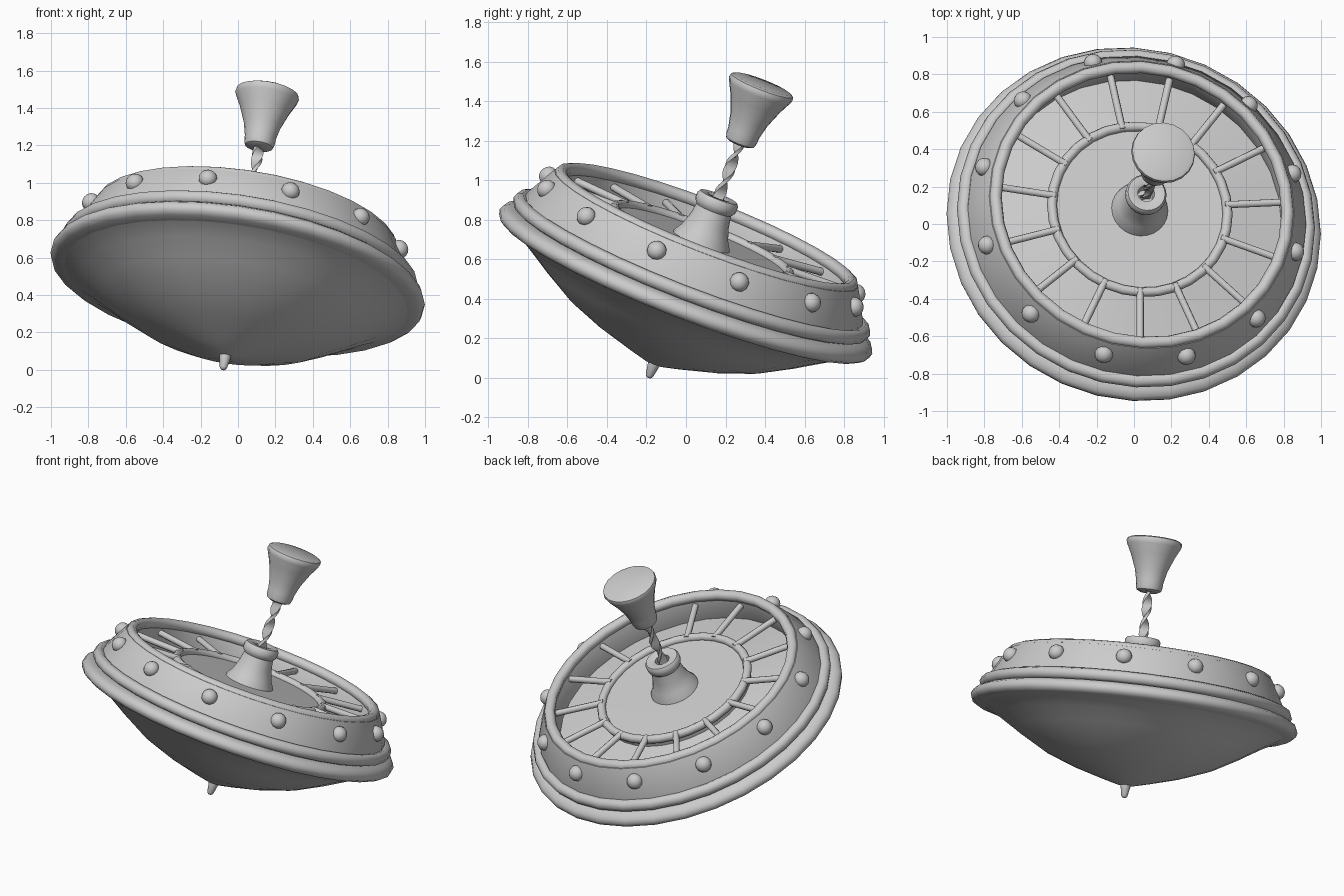
import bpy, bmesh, math
from mathutils import Matrix, Vector

if "Cube" in bpy.data.objects:
    bpy.data.objects.remove(bpy.data.objects["Cube"])

# Leaning frame: the spin axis passes through the tip
axis = Vector((0.148, 0.358, 0.922)).normalized()
e1 = (Vector((1, 0, 0)) - axis * axis.x).normalized()
e2 = axis.cross(e1)
TILT = Matrix.Translation((-0.08, -0.19, 0)) @ Matrix((e1, e2, axis)).transposed().to_4x4()

grey = bpy.data.materials.new("grey")
grey.diffuse_color = (0.6, 0.6, 0.6, 1)
grey.use_nodes = True
grey.node_tree.nodes["Principled BSDF"].inputs["Base Color"].default_value = grey.diffuse_color


def finish(name, bm, angle=40):
    bmesh.ops.recalc_face_normals(bm, faces=bm.faces)
    me = bpy.data.meshes.new(name)
    bm.to_mesh(me)
    bm.free()
    me.materials.append(grey)
    ob = bpy.data.objects.new(name, me)
    bpy.context.collection.objects.link(ob)
    ob.matrix_world = TILT
    bpy.ops.object.select_all(action='DESELECT')
    ob.select_set(True)
    bpy.context.view_layer.objects.active = ob
    bpy.ops.object.shade_smooth_by_angle(angle=math.radians(angle))
    return ob


def lathe(name, profile, n=32, closed=False, angle=40):
    """Spin (radius, height) points around the axis."""
    bm = bmesh.new()
    rings = []
    for r, h in profile:
        if r < 1e-6:
            rings.append([bm.verts.new((0, 0, h))] * n)
        else:
            rings.append([bm.verts.new((r * math.cos(2 * math.pi * i / n),
                                        r * math.sin(2 * math.pi * i / n), h)) for i in range(n)])
    pairs = list(zip(rings, rings[1:])) + ([(rings[-1], rings[0])] if closed else [])
    for a, b in pairs:
        for i in range(n):
            j = (i + 1) % n
            bm.faces.new(dict.fromkeys((a[i], a[j], b[j], b[i])))
    return finish(name, bm, angle)


def ring(name, major, height, minor, n=32):
    pts = [(major + minor * math.cos(k * math.pi / 4), height + minor * math.sin(k * math.pi / 4))
           for k in range(8)]
    return lathe(name, pts, n, True, 60)


# Bowl, band and sunken trough
lathe("lower_bowl", [(0, .075), (.06, .083), (.16, .112), (.35, .172), (.53, .245), (.69, .338),
                     (.72, .358), (.83, .428), (.91, .472), (.97, .492)])
lathe("rim_lip", [(.93, .478), (.98, .488), (1.005, .505), (1.012, .53), (1.0, .555), (.97, .572),
                  (.93, .578)], angle=60)
ring("rim_ring", .93, .612, .038)
lathe("band", [(.92, .56), (.913, .66), (.825, .82), (.78, .83), (.765, .80), (.785, .62)])
lathe("trough_floor", [(.80, .63), (.47, .70)])
ring("top_ring", .79, .815, .034)

# Centre plate with its ring and hub
lathe("centre_plate", [(.48, .68), (.48, .745), (0, .75)])
ring("plate_ring", .475, .75, .027)
lathe("hub", [(.155, .735), (.15, .76), (.125, .80), (.105, .86), (.093, .925), (.106, .94),
              (.11, .955), (.11, .98), (.10, .995), (.06, .995), (.045, .985), (.04, .93), (0, .93)], 24)

# Tip and handle
lathe("tip", [(0, .0), (.012, .002), (.02, .014), (.03, .07), (.036, .10), (.036, .13)], 12, angle=60)
lathe("handle", [(0, 1.285), (.055, 1.285), (.075, 1.295), (.082, 1.315), (.084, 1.35), (.10, 1.42),
                 (.135, 1.51), (.165, 1.57), (.172, 1.59), (.168, 1.607), (.15, 1.615), (0, 1.618)], 20)

# Spokes across the trough
bm = bmesh.new()
for k in range(15):
    a = math.radians(6 + 24 * k)
    m = (Matrix.Rotation(a, 4, 'Z') @ Matrix.Translation((.62, 0, .76))
         @ Matrix.Rotation(math.pi / 2, 4, 'Y'))
    bmesh.ops.create_cone(bm, cap_ends=True, segments=8, radius1=.02, radius2=.02, depth=.32, matrix=m)
finish("spokes", bm, 60)

# Round studs on the band
bm = bmesh.new()
for k in range(12):
    a = math.radians(17 + 30 * k)
    m = (Matrix.Rotation(a, 4, 'Z') @ Matrix.Translation((.865, 0, .75))
         @ Matrix.Rotation(math.radians(61), 4, 'Y') @ Matrix.Diagonal((1, 1, .9, 1)))
    bmesh.ops.create_uvsphere(bm, u_segments=12, v_segments=8, radius=.05, matrix=m)
finish("studs", bm, 60)

# Twisted flat rod between hub and handle
bm = bmesh.new()
STEPS, prev = 24, None
for s in range(STEPS + 1):
    rot = Matrix.Rotation(s / STEPS * math.tau * 1.25, 3, 'Z')
    h = .925 + .385 * s / STEPS
    loop = [bm.verts.new(rot @ Vector((x, y, 0)) + Vector((0, 0, h)))
            for x, y in ((.028, .011), (-.028, .011), (-.028, -.011), (.028, -.011))]
    if prev:
        for i in range(4):
            j = (i + 1) % 4
            bm.faces.new((prev[i], prev[j], loop[j], loop[i]))
    else:
        bm.faces.new(loop)
    prev = loop
bm.faces.new(prev)
finish("twisted_rod", bm, 40)
